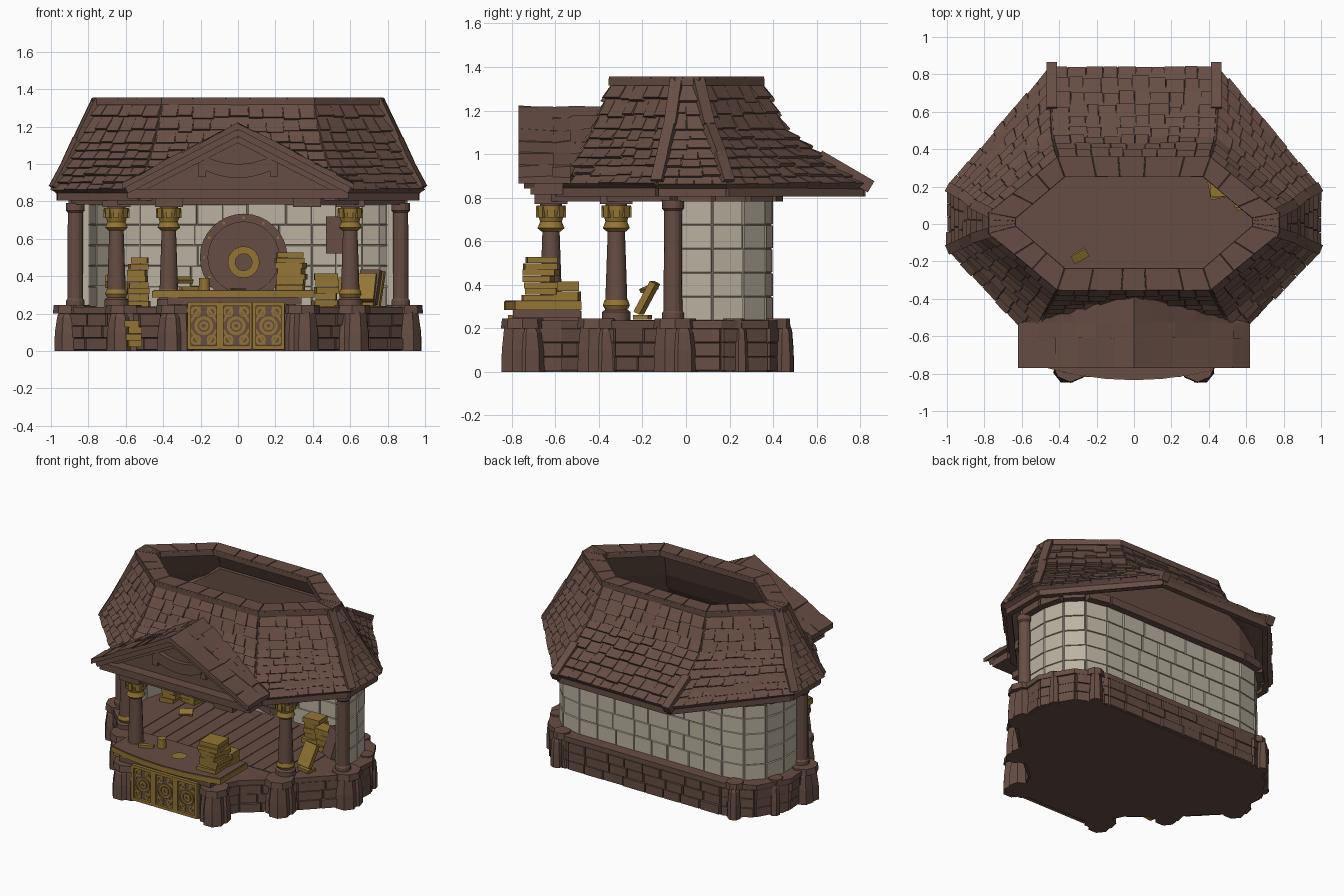
import bpy, bmesh, math, random
from mathutils import Vector as V, Matrix

random.seed(4)
if "Cube" in bpy.data.objects:
    bpy.data.objects.remove(bpy.data.objects["Cube"])


def material(name, rgb):
    m = bpy.data.materials.new(name)
    m.use_nodes = True
    m.diffuse_color = (*rgb, 1)
    m.node_tree.nodes["Principled BSDF"].inputs["Base Color"].default_value = (*rgb, 1)
    return m


BROWN = material("brown wood", (0.135, 0.075, 0.058))
STONE = material("pale stone", (0.5, 0.445, 0.355))
GOLD = material("old gold", (0.29, 0.175, 0.035))


def finish(name, bm, mat, smooth=False):
    bmesh.ops.recalc_face_normals(bm, faces=bm.faces)
    me = bpy.data.meshes.new(name)
    bm.to_mesh(me)
    bm.free()
    me.materials.append(mat)
    ob = bpy.data.objects.new(name, me)
    bpy.context.collection.objects.link(ob)
    if smooth:
        bpy.ops.object.select_all(action="DESELECT")
        ob.select_set(True)
        bpy.context.view_layer.objects.active = ob
        bpy.ops.object.shade_smooth_by_angle(angle=0.6)
    return ob


def loft(bm, low, high):
    a = [bm.verts.new(p) for p in low]
    b = [bm.verts.new(p) for p in high]
    n = len(a)
    bm.faces.new(a[::-1])
    bm.faces.new(b)
    for i in range(n):
        bm.faces.new((a[i], a[(i + 1) % n], b[(i + 1) % n], b[i]))


def prism(bm, pts, z0, z1):
    loft(bm, [(x, y, z0) for x, y in pts], [(x, y, z1) for x, y in pts])


def box(bm, c, s, rz=0, rx=0):
    m = Matrix.Translation(c) @ Matrix.Rotation(rz, 4, "Z") @ Matrix.Rotation(rx, 4, "X") @ Matrix.Diagonal((*s, 1))
    bmesh.ops.create_cube(bm, size=1, matrix=m)


def beam(bm, p, q, w, h):
    p, q = V(p), V(q)
    d = (q - p).normalized()
    side = d.cross(V((0, 0, 1))).normalized() * w / 2
    up = side.cross(d).normalized() * h / 2
    sec = [-side - up, side - up, side + up, -side + up]
    loft(bm, [p + s for s in sec], [q + s for s in sec])


def lathe(bm, x, y, prof, n=14):
    for (r0, z0), (r1, z1) in zip(prof, prof[1:]):
        bmesh.ops.create_cone(bm, cap_ends=True, segments=n, radius1=r0, radius2=r1, depth=z1 - z0,
                              matrix=Matrix.Translation((x, y, (z0 + z1) / 2)))


def ring(bm, c, r, t, n=20):
    # Square-section ring facing the front
    for i in range(n):
        ends = []
        for k in (i, i + 1):
            a = k * math.tau / n
            o = V((math.cos(a), 0, math.sin(a)))
            ends.append([V(c) + o * (r + t * u) + V((0, t * v, 0)) for u, v in ((-1, -1), (1, -1), (1, 1), (-1, 1))])
        loft(bm, *ends)


def slab(bm, a, b, c, d, lo, hi, inset=0.0):
    # Raised tile on a quad: lo lifts the lower edge, hi the upper edge
    n = (b - a).cross(d - a).normalized()
    m = (a + b + c + d) / 4
    top = [p + n * l for p, l in zip((a, b, c, d), (lo, lo, hi, hi))]
    top = [p + (m - p).normalized() * inset for p in top]
    loft(bm, [p - n * 0.004 for p in (a, b, c, d)], top)


def cuts(n):
    return [0] + [(i + random.uniform(-.18, .18)) / n for i in range(1, n)] + [1]


def course(bm, path, z0, z1, rows, width, lift):
    # Rows of irregular stones along a path
    for p, q in zip(path, path[1:]):
        for r in range(rows):
            za, zb = (z0 + (z1 - z0) * (r + k) / rows for k in (0, 1))
            us = cuts(max(1, round((V(q) - V(p)).length / width + random.uniform(-.3, .3))))
            for u, v in zip(us, us[1:]):
                s, e = V(p).lerp(V(q), u), V(p).lerp(V(q), v)
                l = lift * random.uniform(.6, 1.2)
                slab(bm, s.to_3d() + V((0, 0, za)), e.to_3d() + V((0, 0, za)),
                     e.to_3d() + V((0, 0, zb)), s.to_3d() + V((0, 0, zb)), l, l, 0.006)


def mirror(half):
    return half + [(-p[0], *p[1:]) for p in half[::-1]]


# Rock base with rim, plank floor and corner piers
base = mirror([(.31, -.74), (.4, -.56), (.6, -.4), (.9, -.1), (.92, .16), (.8, .37), (.6, .46)])
bm = bmesh.new()
prism(bm, base, 0, .21)
prism(bm, [(x * 1.025, y * 1.025) for x, y in base], .2, .235)
course(bm, base + base[:1], .005, .2, 3, .15, .02)
box(bm, (0, -.63, .14), (.62, .3, .28))
for k in range(13):
    box(bm, (-.6 + .1 * k, -.01, .236), (.094, .7, .006))
finish("rock_base", bm, BROWN)
bm = bmesh.new()
for s in (1, -1):
    for x, y, r in ((.34, -.75, .1), (.61, -.4, .1), (.89, -.05, .1), (.68, .42, .06), (.86, .22, .05)):
        for k in range(3):
            a = k * 2.1 + s
            lathe(bm, s * (x + .035 * math.cos(a)), y + .035 * math.sin(a),
                  [(r * .75, 0), (r * .72, .1), (r * .6, .18 + .012 * k), (r * .45, .2 + .012 * k)], 7)
        lathe(bm, s * x, y, [(r, .2), (r * .95, .245)], 8)
finish("base_piers", bm, BROWN)

# Curved stone wall
wall = mirror([(.85, -.04), (.85, .12), (.81, .26), (.71, .36), (.56, .39), (.42, .39)])
inner = [(x * .94, (y + .05) * .94 - .05) for x, y in wall]
bm = bmesh.new()
for i in range(len(wall) - 1):
    prism(bm, [wall[i], wall[i + 1], inner[i + 1], inner[i]], .23, .79)
course(bm, wall, .235, .785, 5, .15, .008)
course(bm, inner[::-1], .235, .785, 5, .17, .007)
finish("stone_wall", bm, STONE, True)

# Boarding that closes the gap between wall and roof
bm = bmesh.new()
tops = [.92, .98, .97, .98, 1.07, 1.17]
tops += tops[::-1]
for i in range(len(wall) - 1):
    quads = [[(*p[i], .8), (*p[i + 1], .8), (*p[i + 1], tops[i + 1]), (*p[i], tops[i])] for p in (wall, inner)]
    loft(bm, *quads)
finish("upper_boarding", bm, BROWN)

# Wall posts, beams and column blocks
bm = bmesh.new()
for s in (1, -1):
    lathe(bm, s * .87, -.06, [(.05, .235), (.05, .27), (.043, .28), (.041, .74), (.05, .75), (.05, .79)])
plan = wall + [(-.63, -.33), (-.37, -.62), (.37, -.62), (.63, -.33)]
for p, q in zip(plan, plan[1:] + plan[:1]):
    beam(bm, (*p, .81), (*q, .81), .11, .055)
for x, y in ((.6, -.32), (.37, -.62), (-.37, -.62), (-.65, -.32)):
    box(bm, (x, y, .8), (.15, .15, .06))
finish("posts_and_beams", bm, BROWN)

# Columns with gilt capitals
bm, trim = bmesh.new(), bmesh.new()
for x, y in ((.6, -.32), (-.37, -.62), (-.65, -.32)):
    lathe(bm, x, y, [(.066, .235), (.066, .275), (.052, .285), (.039, .66), (.05, .77)])
    lathe(trim, x, y, [(.045, .645), (.062, .66), (.05, .69), (.064, .74), (.068, .765)])
    lathe(trim, x, y, [(.054, .29), (.062, .305), (.054, .33)])
    for k in range(8):
        a = k * math.tau / 8
        box(trim, (x + .06 * math.cos(a), y + .06 * math.sin(a), .735), (.018, .03, .05), a)
finish("columns", bm, BROWN, True)
finish("column_trim", trim, GOLD, True)

# Main roof shell with flared eaves, open at the top
rings = [mirror([(*p, z) for p in pts]) for z, pts in (
    (1.32, ((.40, -.33), (.75, -.04), (.75, .05), (.40, .34))),
    (1.11, ((.44, -.41), (.85, -.07), (.85, .1), (.43, .44))),
    (.98, ((.48, -.48), (.91, -.1), (.91, .15), (.44, .61))),
    (.85, ((.54, -.6), (.98, -.13), (.98, .19), (.44, .83))))]


def on_roof(i, u, t):
    k = min(int(t), 2)
    a, b = (V(rings[k][j % 8]).lerp(V(rings[k + 1][j % 8]), t - k) for j in (i, i + 1))
    return a.lerp(b, u)


bm = bmesh.new()
for k in range(3):
    for i in range(8):
        bm.faces.new([bm.verts.new(p) for p in (rings[k + 1][i], rings[k + 1][(i + 1) % 8],
                                                rings[k][(i + 1) % 8], rings[k][i])])
bmesh.ops.remove_doubles(bm, verts=bm.verts, dist=.0005)
shell = finish("roof_shell", bm, BROWN)
mod = shell.modifiers.new("thickness", "SOLIDIFY")
mod.thickness, mod.offset = .025, 0

# Shingles
bm = bmesh.new()
ROWS = 9
for i in range(8):
    for r in range(ROWS):
        t0, t1 = 3 * r / ROWS, 3 * (r + 1) / ROWS
        us = cuts(max(1, round((on_roof(i, 1, t1) - on_roof(i, 0, t1)).length / .09)))
        for u, v in zip(us, us[1:]):
            tb = min(3, t1 + random.uniform(0, .1))
            slab(bm, on_roof(i, u, tb), on_roof(i, v, tb), on_roof(i, v, t0), on_roof(i, u, t0),
                 random.uniform(.02, .034), .012, .003)
finish("roof_shingles", bm, BROWN)

# End hip ridges, back rafters, eave fascia and top curb
bm = bmesh.new()
for j in range(8):
    if j in (1, 2, 5, 6):
        for k in range(3):
            beam(bm, V(rings[k][j]) + V((0, 0, .02)), V(rings[k + 1][j]) + V((0, 0, .02)), .055, .05)
    beam(bm, V(rings[3][j]) * .97, V(rings[3][(j + 1) % 8]) * .97, .04, .04)
    if j in (3, 4):
        beam(bm, V(rings[2][j]) + V((0, 0, .01)), V(rings[3][j]) + V((0, .02, 0)), .055, .06)
outer = mirror([(.41, -.355), (.78, -.05), (.78, .06), (.41, .36)])
hole = mirror([(.37, -.235), (.63, -.01), (.63, .03), (.37, .25)])
for j in range(8):
    k = (j + 1) % 8
    prism(bm, [outer[j], outer[k], hole[k], hole[j]], 1.315, 1.348)
    us = cuts(5 if j in (3, 7) else 3)
    for u, v in zip(us, us[1:]):
        quad = [V(outer[j]).lerp(V(outer[k]), w) for w in (u, v)] + [V(hole[j]).lerp(V(hole[k]), w) for w in (v, u)]
        slab(bm, *[V((*p, 1.348)) for p in quad], .008, .008, .004)
finish("roof_ridges", bm, BROWN)

# Front gable: slabs, barge boards, panel, lintel and scroll
bm = bmesh.new()
for s in (1, -1):
    lines = [(V((s * .62, ye, .885)), V((0, yr, 1.205))) for ye, yr in
             ((-.77, -.77), (-.61, -.61), (-.53, -.53), (-.53, -.38))]
    for (f0, f1), (b0, b1) in zip(lines, lines[1:]):
        us = cuts(6)
        for u, v in zip(us, us[1:]):
            q = [f0.lerp(f1, u), f0.lerp(f1, v), b0.lerp(b1, v), b0.lerp(b1, u)]
            loft(bm, [p - V((0, 0, .02)) for p in q], [p + V((0, 0, random.uniform(.006, .02))) for p in q])
    beam(bm, (s * .6, -.72, .865), (0, -.72, 1.175), .05, .05)
    beam(bm, (s * .55, -.65, .855), (0, -.65, 1.135), .05, .04)
    for x in (.08, .2, .3, .4):
        beam(bm, (s * x, -.64, .86), (s * x, -.64, 1.13 - .55 * x), .006, .006)
    box(bm, (s * .19, -.65, .985), (.04, .03, .11))
loft(bm, [(-.53, -.6, .85), (.53, -.6, .85), (0, -.6, 1.15)], [(-.53, -.64, .85), (.53, -.64, .85), (0, -.64, 1.15)])
box(bm, (0, -.64, .84), (1.18, .15, .05))
xs = [-.18 + .04 * i for i in range(10)]
for x0, x1 in zip(xs, xs[1:]):
    arc = [(x, .925 + lift + 1.3 * x * x) for x, lift in ((x0, 0), (x1, 0), (x1, .075), (x0, .075))]
    loft(bm, [(x, -.63, z) for x, z in arc], [(x, -.672, z) for x, z in arc])
finish("front_gable", bm, BROWN)

# Round door, picture and leaning panel
bm = bmesh.new()
ring(bm, (.03, .335, .5), .212, .022, 32)
bmesh.ops.create_cone(bm, cap_ends=True, segments=32, radius1=.21, radius2=.21, depth=.04,
                      matrix=Matrix.Translation((.03, .345, .5)) @ Matrix.Rotation(math.pi / 2, 4, "X"))
for x in (-.1, -.03, .09, .16):
    box(bm, (x, .322, .5), (.008, .01, .3))
box(bm, (.53, .32, .62), (.12, .03, .2))
box(bm, (.7, .06, .34), (.12, .03, .19), -.5, -.3)
finish("round_door_and_picture", bm, BROWN)
bm = bmesh.new()
ring(bm, (.03, .315, .475), .065, .02)
for k in range(12):
    a = k * math.tau / 12
    box(bm, (.03 + .212 * math.cos(a), .312, .5 + .212 * math.sin(a)), (.012, .01, .012))
finish("door_fittings", bm, GOLD)

# Counter: gilt edge and ornate front, dark top and body
top = [(x, -.835 + .3 * x * x) for x in (-.46, -.3, -.15, 0, .15, .3, .41)] + [(.41, -.48), (-.46, -.48)]
bm = bmesh.new()
prism(bm, top, .285, .322)
for i in range(3):
    x, y = -.183 + .173 * i, -.8
    for s in (1, -1):
        box(bm, (x + s * .077, y, .135), (.018, .035, .25))
        box(bm, (x, y, .135 + s * .116), (.16, .035, .02))
        for k in (1, -1):
            ring(bm, (x + s * .042, y, .135 + k * .075), .022, .006, 12)
            beam(bm, (x + s * .07, y, .135 + k * .02), (x + s * .02, y, .135 + k * .1), .012, .012)
    ring(bm, (x, y, .135), .042, .008, 16)
    ring(bm, (x, y, .135), .018, .007, 10)
finish("counter_gilding", bm, GOLD)
bm = bmesh.new()
prism(bm, [(x * .985, (y + .65) * .98 - .65) for x, y in top], .32, .327)
box(bm, (-.01, -.785, .13), (.52, .03, .25))
box(bm, (-.02, -.64, .268), (.72, .31, .04))
finish("counter_body", bm, BROWN)

# Stacked books, chests, mug and plate
bm = bmesh.new()


def stack(x, y, z, n, w, d, h):
    for k in range(n):
        f = random.uniform(.85, 1.05)
        box(bm, (x + random.uniform(-.01, .01), y + random.uniform(-.01, .01), z + h * (k + .5)),
            (w * f, d * f, h * .96), random.uniform(-.2, .2))


stack(.28, -.67, .325, 7, .15, .15, .029)
stack(.3, -.55, .325, 2, .12, .11, .045)
stack(-.53, .24, .235, 3, .12, .1, .034)
stack(-.53, .24, .335, 5, .1, .1, .033)
stack(-.65, .18, .235, 5, .1, .1, .034)
stack(.47, .2, .235, 5, .12, .1, .036)
stack(.6, .14, .235, 4, .12, .1, .04)
stack(-.56, -.5, .02, 4, .08, .08, .036)
box(bm, (.68, -.18, .34), (.11, .03, .16), -.2, -.5)
box(bm, (.68, -.2, .25), (.1, .07, .02), -.2)
box(bm, (.71, .08, .33), (.14, .02, .2), -.5, -.3)
box(bm, (-.29, -.17, .38), (.09, .05, .02), .5, .4)
lathe(bm, -.18, -.6, [(.03, .325), (.028, .39)])
lathe(bm, 0, -.66, [(.03, .325), (.05, .335)])
box(bm, (-.26, -.66, .335), (.1, .03, .02), .4)
finish("golden_goods", bm, GOLD, True)
